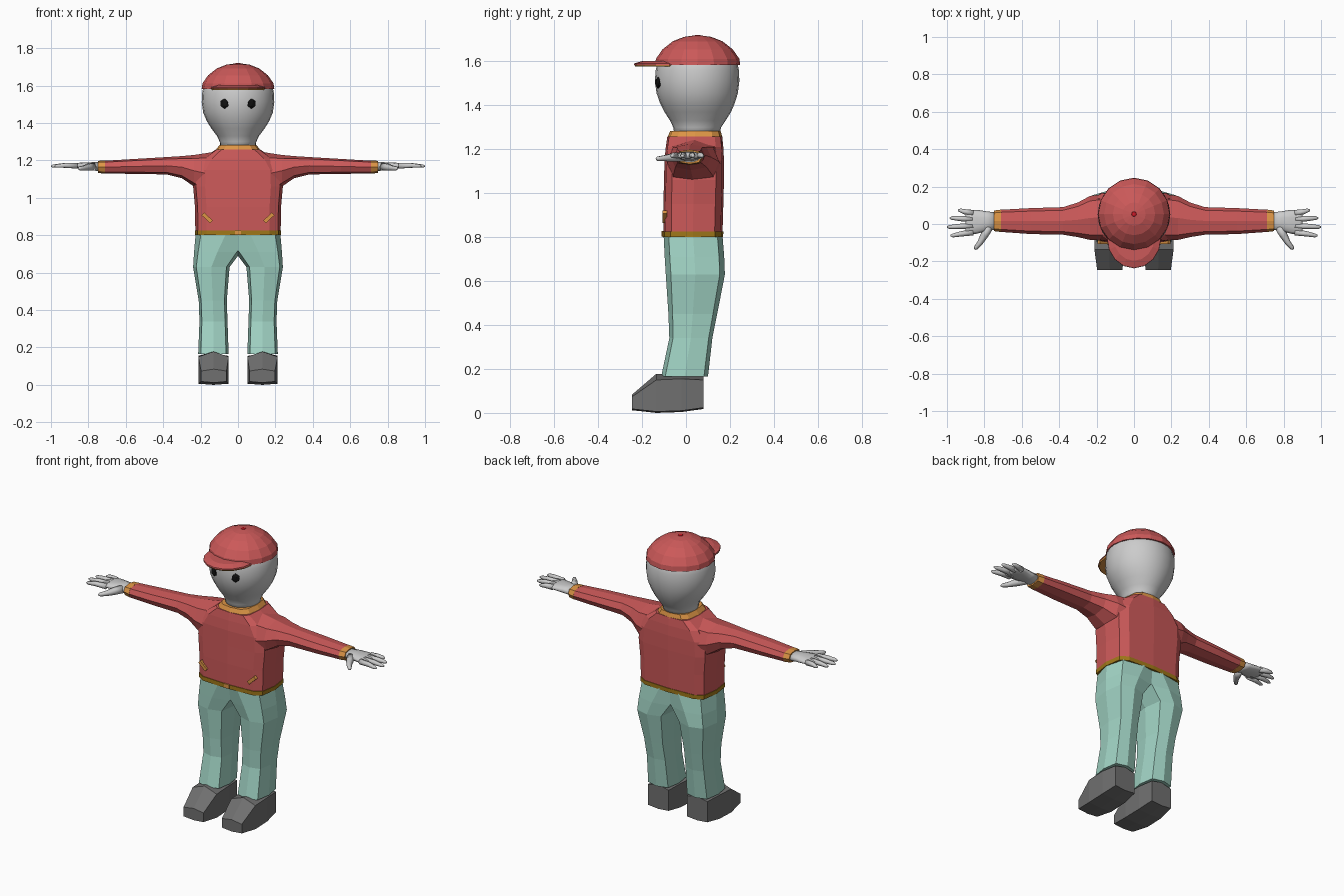
import bpy, bmesh, math
from mathutils import Vector, Matrix

if "Cube" in bpy.data.objects:
    bpy.data.objects.remove(bpy.data.objects["Cube"])


def mat(name, rgb):
    m = bpy.data.materials.new(name)
    m.diffuse_color = (*rgb, 1)
    m.use_nodes = True
    m.node_tree.nodes["Principled BSDF"].inputs["Base Color"].default_value = m.diffuse_color
    return m


RED = mat("red_cloth", (0.60, 0.10, 0.10))
BUTTON = mat("bright_red", (0.70, 0.01, 0.02))
ORANGE = mat("orange_trim", (0.72, 0.30, 0.06))
OCHRE = mat("ochre_band", (0.36, 0.19, 0.01))
TEAL = mat("teal_cloth", (0.36, 0.66, 0.56))
DARK = mat("dark_leather", (0.16, 0.16, 0.16))
BLACK = mat("black", (0.005, 0.005, 0.005))


def section(n, e, a0, a1, b0, b1):
    """Rounded-box outline between two limits on each of two axes."""
    pts = []
    for i in range(n):
        t = 2 * math.pi * i / n
        c, s = round(math.cos(t), 6), round(math.sin(t), 6)
        u = math.copysign(abs(c) ** e, c)
        v = math.copysign(abs(s) ** e, s)
        pts.append(((a0 + a1) / 2 + u * (a1 - a0) / 2, (b0 + b1) / 2 + v * (b1 - b0) / 2))
    return pts


def skin(bm, rings):
    """Bridge a row of outlines and close both ends."""
    vs = [[bm.verts.new(p) for p in r] for r in rings]
    n = len(vs[0])
    for a, b in zip(vs, vs[1:]):
        for i in range(n):
            bm.faces.new((a[i], a[(i + 1) % n], b[(i + 1) % n], b[i]))
    bm.faces.new(vs[0][::-1])
    bm.faces.new(vs[-1])


def finish(name, bm, material=None, mirror=False, smooth=False):
    bmesh.ops.recalc_face_normals(bm, faces=bm.faces)
    me = bpy.data.meshes.new(name)
    bm.to_mesh(me)
    bm.free()
    ob = bpy.data.objects.new(name, me)
    bpy.context.collection.objects.link(ob)
    if material:
        me.materials.append(material)
    if smooth:
        me.polygons.foreach_set("use_smooth", [True] * len(me.polygons))
    if mirror:
        mod = ob.modifiers.new("mirror", "MIRROR")
        mod.use_mirror_merge = False
    return ob


def loft_z(name, rows, material=None, n=12, e=0.45, **kw):
    """Rows are (z, x0, x1, y0, y1)."""
    bm = bmesh.new()
    skin(bm, [[(x, y, z) for x, y in section(n, e, *lim)] for z, *lim in rows])
    return finish(name, bm, material, **kw)


def loft_x(name, rows, material=None, n=8, e=0.75, **kw):
    """Rows are (x, y0, y1, z0, z1)."""
    bm = bmesh.new()
    skin(bm, [[(x, y, z) for y, z in section(n, e, *lim)] for x, *lim in rows])
    return finish(name, bm, material, **kw)


def finger(bm, points, radii):
    """Tapered six-sided tube along a path."""
    pts = [Vector(p) for p in points]
    rings = []
    for i, (p, r) in enumerate(zip(pts, radii)):
        d = pts[min(i + 1, len(pts) - 1)] - pts[max(i - 1, 0)]
        u = d.cross(Vector((0, 0, 1))).normalized()
        w = u.cross(d).normalized()
        rings.append([p + u * a + w * b for a, b in section(6, 1, -r, r, -r, r)])
    skin(bm, rings)


# Sweater body, collar and waistband
loft_z("sweater_body", [
    (0.81, -.228, .228, -.103, .166), (0.95, -.230, .230, -.103, .170),
    (1.06, -.240, .240, -.100, .173), (1.15, -.235, .235, -.098, .173),
    (1.21, -.190, .190, -.092, .170), (1.258, -.120, .120, -.085, .165)], RED)
loft_z("collar", [(1.252, -.122, .122, -.086, .166), (1.283, -.098, .098, -.072, .158)],
       ORANGE, e=0.65)
loft_z("waistband", [(0.80, -.230, .230, -.107, .169), (0.825, -.231, .231, -.107, .170)], OCHRE)

# Sleeves and cuffs
loft_x("sleeve", [
    (.13, -.090, .165, 1.00, 1.245), (.235, -.085, .150, 1.06, 1.229),
    (.30, -.070, .115, 1.105, 1.223), (.38, -.057, .090, 1.125, 1.218),
    (.55, -.054, .085, 1.128, 1.208), (.715, -.042, .076, 1.13, 1.198)], RED, mirror=True)
loft_x("cuff", [(.71, -.043, .077, 1.129, 1.199), (.748, -.038, .072, 1.133, 1.198)],
       ORANGE, mirror=True)

# Hands: palm, four fingers and thumb
bm = bmesh.new()
palm = [(.74, -.030, .062, 1.140, 1.192), (.79, -.038, .068, 1.148, 1.191),
        (.84, -.052, .076, 1.154, 1.189), (.885, -.058, .076, 1.157, 1.184), (.90, -.052, .07, 1.163, 1.18)]
skin(bm, [[(x, y, z) for y, z in section(10, .9, *lim)] for x, *lim in palm])
for y0, y1, tip in ((-.044, -.062, .982), (-.010, -.016, 1.0), (.026, .032, .985), (.058, .073, .942)):
    mid = (.87 + tip) / 2
    finger(bm, [(.86, y0, 1.171), (mid, (y0 + y1) / 2, 1.173), (tip - .012, y1, 1.170), (tip, y1, 1.169)],
           (.017, .014, .010, .004))
finger(bm, [(.775, -.015, 1.166), (.80, -.060, 1.163), (.823, -.100, 1.159), (.846, -.128, 1.157),
            (.852, -.136, 1.157)], (.024, .021, .015, .011, .004))
finish("hand", bm, mirror=True, smooth=True)

# Trouser legs, overlapping at the hips
loft_z("trouser_leg", [
    (.165, .050, .213, -.113, .100), (.34, .056, .206, -.076, .120),
    (.45, .060, .210, -.080, .142), (.63, .045, .240, -.092, .177),
    (.71, -.015, .235, -.097, .174), (.81, -.10, .226, -.102, .166)],
    TEAL, n=8, e=0.55, mirror=True)

# Shoes: ridged section swept from heel to toe
bm = bmesh.new()
rings = []
for y, x0, x1, zb, zs, zt in ((.08, .062, .200, .018, .150, .165), (-.02, .052, .212, .004, .155, .168),
                              (-.135, .050, .212, .000, .150, .178), (-.245, .062, .197, .012, .074, .084)):
    xm = (x0 + x1) / 2
    rings.append([(x0, y, zb + .006), (xm, y, zb), (x1, y, zb + .006), (x1, y, zs), (xm, y, zt), (x0, y, zs)])
skin(bm, rings)
finish("shoe", bm, DARK, mirror=True)

# Head and neck
loft_z("head", [(z, -w, w, a, b) for z, w, a, b in (
    (1.26, .092, -.052, .150), (1.30, .098, -.058, .160), (1.33, .112, -.072, .180),
    (1.37, .142, -.098, .205), (1.41, .167, -.118, .222), (1.455, .186, -.134, .236),
    (1.51, .194, -.142, .243), (1.56, .192, -.138, .241), (1.60, .183, -.128, .232), (1.64, .15, -.1, .2))],
    n=24, e=1, smooth=True)

# Eyes
bm = bmesh.new()
bmesh.ops.create_icosphere(bm, subdivisions=1, radius=1, matrix=(
    Matrix.Translation((.073, -.127, 1.503)) @ Matrix.Rotation(.38, 4, 'Z') @ Matrix.Diagonal((.026, .012, .028, 1))))
finish("eye", bm, BLACK, mirror=True)

# Cap crown, button and brim
loft_z("cap_crown", [(z, -r, r, .053 - r, .053 + r) for z, r in (
    (1.583, .194), (1.612, .190), (1.655, .160), (1.692, .113), (1.712, .062), (1.718, .018))],
    RED, n=16, e=1)
loft_z("cap_button", [(1.714, -.016, .016, .037, .069), (1.721, -.012, .012, .041, .065)],
       BUTTON, n=8, e=1)


def brim(name, rows, material):
    bm = bmesh.new()
    rings = []
    for z, s in rows:
        arc = [math.pi * i / 8 for i in range(9)]
        rings.append([(.145 * s * math.cos(t), -.075 - .162 * s * math.sin(t),
                       z + .012 * (1 - abs(math.cos(t))) * (math.sin(t) < .9)) for t in arc])
        rings[-1] = [(x, y, z) for x, y, _ in rings[-1]] + [(-.09, .02, z), (.09, .02, z)]
    skin(bm, rings)
    finish(name, bm, material)


brim("cap_brim", [(1.584, 1), (1.591, .99), (1.603, .75)], RED)
brim("cap_brim_lining", [(1.576, .96), (1.5845, .985)], ORANGE)

# Slanted pocket trims and front clasp
for name, at, ang, size, mir in (("pocket_trim", (.165, -.097, .893), -.75, (.062, .02, .02), True),
                                 ("waist_clasp", (0, -.104, .815), 0, (.034, .014, .024), False)):
    bm = bmesh.new()
    bmesh.ops.create_cube(bm, size=1, matrix=Matrix.Translation(at) @ Matrix.Rotation(ang, 4, 'Y')
                          @ Matrix.Diagonal((*size, 1)))
    finish(name, bm, ORANGE, mirror=mir)
